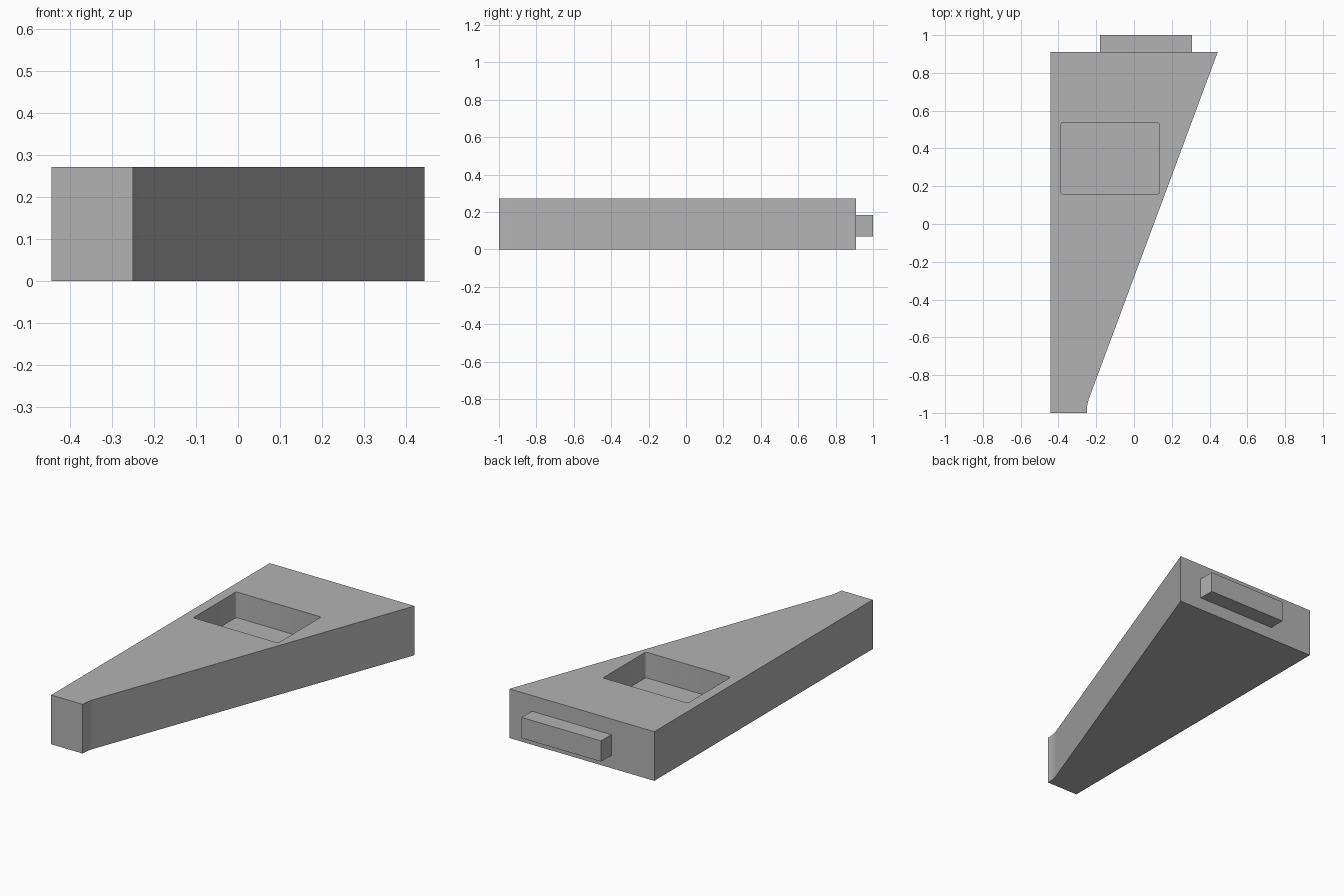
import bpy, bmesh
from math import atan2, cos, sin, tan, radians
from mathutils import Vector

cube = bpy.data.objects.get("Cube")
if cube:
    bpy.data.objects.remove(cube, do_unlink=True)

grey = bpy.data.materials.new("plain_grey")
grey.use_nodes = True
colour = (0.45, 0.45, 0.45, 1)
grey.diffuse_color = colour
grey.node_tree.nodes["Principled BSDF"].inputs["Base Color"].default_value = colour


def prism(name, outline, z0, z1):
    """Extrude a counter-clockwise outline from z0 up to z1."""
    bm = bmesh.new()
    base = bm.faces.new([bm.verts.new((x, y, z0)) for x, y in outline])
    top = bmesh.ops.extrude_face_region(bm, geom=[base])["geom"]
    bmesh.ops.translate(bm, vec=(0, 0, z1 - z0),
                        verts=[v for v in top if isinstance(v, bmesh.types.BMVert)])
    bmesh.ops.recalc_face_normals(bm, faces=bm.faces)
    mesh = bpy.data.meshes.new(name)
    bm.to_mesh(mesh)
    bm.free()
    mesh.materials.append(grey)
    obj = bpy.data.objects.new(name, mesh)
    bpy.context.collection.objects.link(obj)
    return obj


def rect(x0, x1, y0, y1, r=0.0):
    """Rectangle outline, with rounded corners when r is given."""
    if not r:
        return [(x0, y0), (x1, y0), (x1, y1), (x0, y1)]
    centres = [(x1 - r, y1 - r), (x0 + r, y1 - r), (x0 + r, y0 + r), (x1 - r, y0 + r)]
    return [(cx + r * cos(radians(90 * i + a)), cy + r * sin(radians(90 * i + a)))
            for i, (cx, cy) in enumerate(centres) for a in (0, 30, 60, 90)]


# Wedge body: the slanted side blends into the narrow tip through a small arc
HEIGHT, BACK = 0.272, 0.91
wide, kink = Vector((0.443, BACK)), Vector((-0.25, -0.955))
lean = atan2(wide.x - kink.x, wide.y - kink.y)
reach = 0.04
radius = reach / tan(lean / 2)
arc = [(kink.x + radius * (1 - cos(lean * i / 8)),
        kink.y - reach + radius * sin(lean * i / 8)) for i in range(9)]
body = prism("wedge_body",
             [(-0.443, -1), (kink.x, -1), *arc, tuple(wide), (-0.443, BACK)], 0, HEIGHT)

# Rectangular pocket sunk into the top
cutter = prism("pocket_cutter", rect(-0.386, 0.134, 0.16, 0.535, 0.008), 0.13, 0.4)
cutter.hide_render = True
cut = body.modifiers.new("pocket", "BOOLEAN")
cut.operation, cut.object, cut.solver = "DIFFERENCE", cutter, "EXACT"
bpy.context.view_layer.objects.active = body
bpy.ops.object.modifier_apply(modifier=cut.name)
bpy.data.objects.remove(cutter, do_unlink=True)

# Tab standing out of the wide end
prism("end_tab", rect(-0.18, 0.306, BACK, 1), 0.07, 0.185)

# Smooth the blend arc and pocket corners, keep hard edges
bpy.ops.object.select_all(action="DESELECT")
body.select_set(True)
bpy.ops.object.shade_smooth_by_angle(angle=radians(32))
